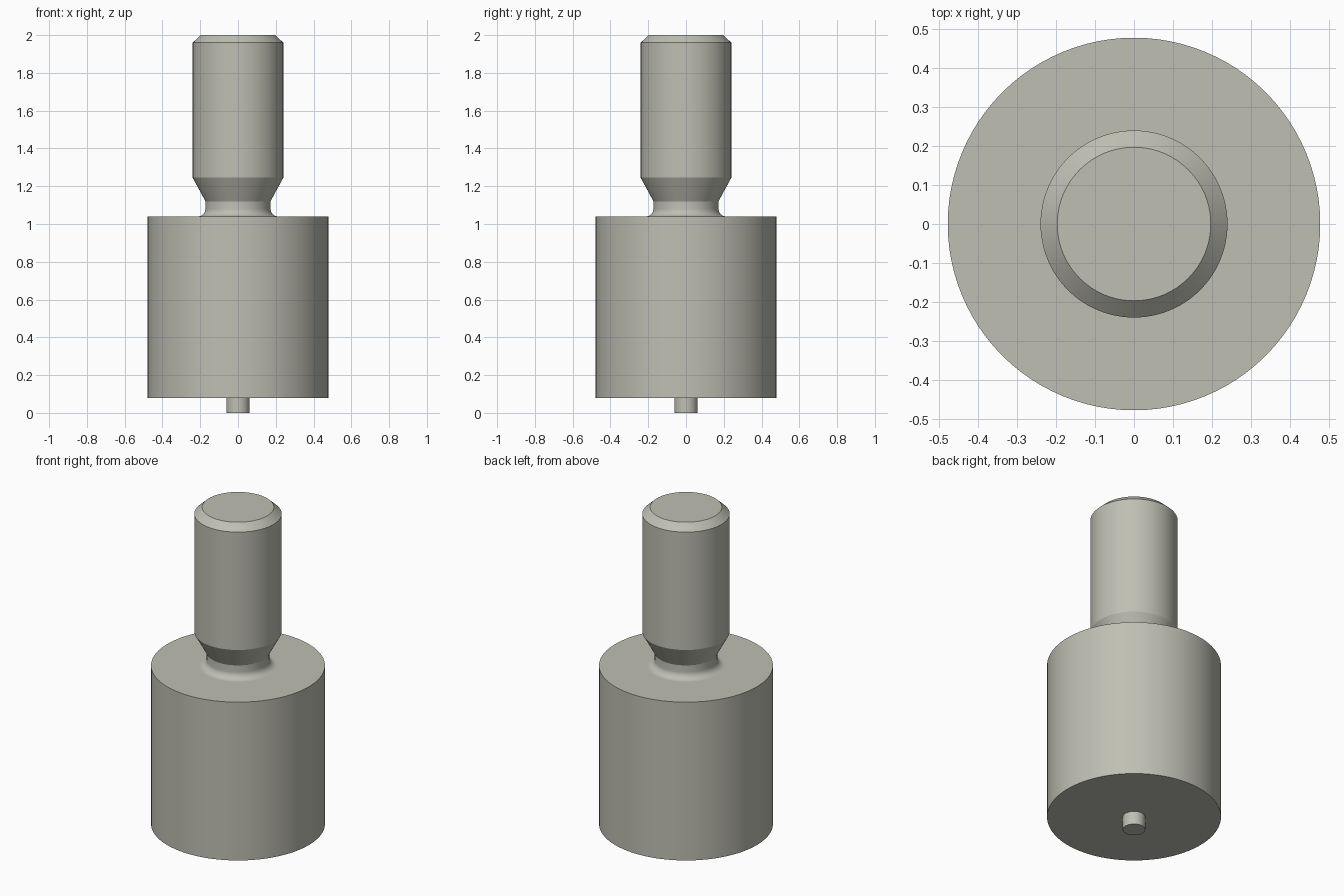
import bpy, bmesh, math

cube = bpy.data.objects.get("Cube")
if cube:
    bpy.data.objects.remove(cube, do_unlink=True)

SEGMENTS = 96

# Single warm grey metal
COLOUR = (0.52, 0.52, 0.45, 1.0)
metal = bpy.data.materials.new("warm grey metal")
metal.diffuse_color = COLOUR
metal.use_nodes = True
metal.node_tree.nodes["Principled BSDF"].inputs["Base Color"].default_value = COLOUR


def lathe(name, profile):
    """Turn a (radius, z) profile, listed bottom to top, about the z axis.
    A point with radius 0 closes that end with a flat cap."""
    bm = bmesh.new()
    rings = []
    for r, z in profile:
        if r > 0:
            rings.append([bm.verts.new((r * math.cos(a), r * math.sin(a), z))
                          for a in (2 * math.pi * i / SEGMENTS for i in range(SEGMENTS))])
    for low, high in zip(rings, rings[1:]):
        for i in range(SEGMENTS):
            j = (i + 1) % SEGMENTS
            bm.faces.new((low[i], low[j], high[j], high[i]))
    if profile[0][0] == 0:
        bm.faces.new(rings[0][::-1])
    if profile[-1][0] == 0:
        bm.faces.new(rings[-1])
    mesh = bpy.data.meshes.new(name)
    bm.to_mesh(mesh)
    bm.free()
    mesh.materials.append(metal)
    obj = bpy.data.objects.new(name, mesh)
    bpy.context.collection.objects.link(obj)
    bpy.ops.object.select_all(action='DESELECT')
    obj.select_set(True)
    bpy.context.view_layer.objects.active = obj
    bpy.ops.object.shade_smooth_by_angle(angle=math.radians(20))
    return obj


PIN_R, BODY_R, NECK_R, STUD_R = 0.062, 0.478, 0.172, 0.24
BODY_Z0, BODY_Z1, FILLET = 0.08, 1.04, 0.04

# Small locating pin under the body
lathe("locating_pin", [(0, 0), (PIN_R, 0), (PIN_R, BODY_Z0)])

# Wide cylindrical body, open where the pin and the stud join it
lathe("body", [(PIN_R, BODY_Z0), (BODY_R, BODY_Z0), (BODY_R, BODY_Z1),
               (NECK_R + FILLET, BODY_Z1)])

# Stud: filleted undercut neck, flared shoulder, shank and chamfered tip
fillet = []
for i in range(9):
    a = math.pi / 2 * i / 8
    fillet.append((NECK_R + FILLET * (1 - math.sin(a)),
                   BODY_Z1 + FILLET * (1 - math.cos(a))))
lathe("threaded_stud", fillet + [(NECK_R, 1.12), (STUD_R, 1.245), (STUD_R, 1.96),
                                 (0.197, 2.0), (0, 2.0)])
